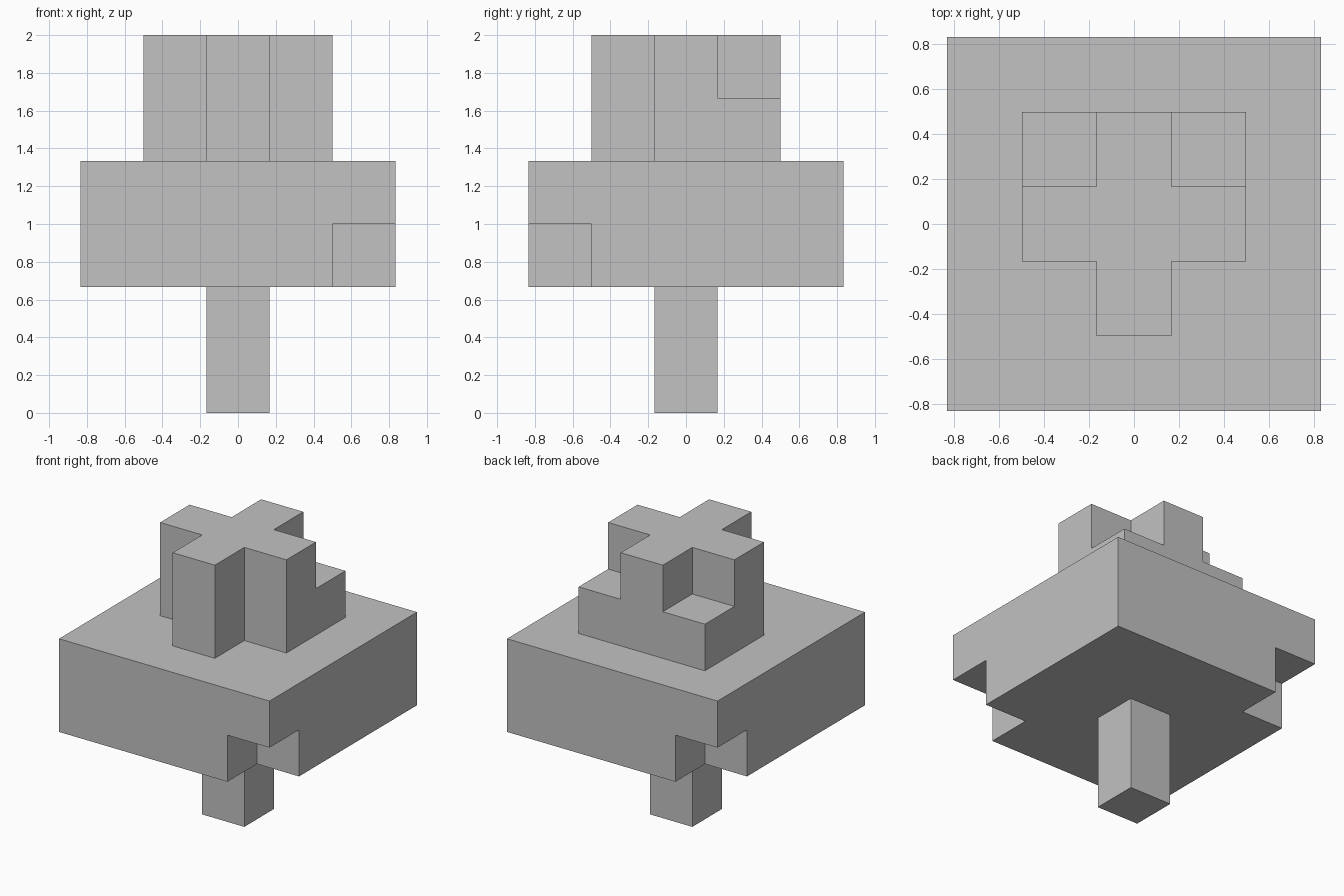
import bpy

U = 1 / 3  # one block of the model's grid

if "Cube" in bpy.data.objects:
    bpy.data.objects.remove(bpy.data.objects["Cube"], do_unlink=True)

grey = bpy.data.materials.new("plain grey")
grey.use_nodes = True
colour = (0.54, 0.54, 0.54, 1)
grey.diffuse_color = colour
grey.node_tree.nodes["Principled BSDF"].inputs["Base Color"].default_value = colour


def box(name, low, high):
    """Box between two corners, given in grid blocks."""
    centre = [(a + b) / 2 * U for a, b in zip(low, high)]
    bpy.ops.mesh.primitive_cube_add(size=1, location=centre)
    ob = bpy.context.object
    ob.name = name
    ob.scale = [(b - a) * U for a, b in zip(low, high)]
    bpy.ops.object.transform_apply(location=False, rotation=False, scale=True)
    ob.data.materials.append(grey)
    return ob


def cut_corner(ob, half, sx, sy, bottom, top):
    """Remove a one-block-wide corner on the side given by the signs sx, sy."""
    spans = [sorted((s * (half - 1), s * (half + 1))) for s in (sx, sy)]
    spans.append((bottom, top))
    cutter = box("corner_cutter", [s[0] for s in spans], [s[1] for s in spans])
    cutter.hide_render = True
    mod = ob.modifiers.new("corner", "BOOLEAN")
    mod.operation = "DIFFERENCE"
    mod.solver = "EXACT"
    mod.object = cutter
    bpy.context.view_layer.objects.active = ob
    bpy.ops.object.modifier_apply(modifier=mod.name)
    bpy.data.objects.remove(cutter, do_unlink=True)


# Square stem
box("stem", (-0.5, -0.5, 0), (0.5, 0.5, 2))

# Wide slab, notched underneath at two opposite corners
slab = box("slab", (-2.5, -2.5, 2), (2.5, 2.5, 4))
for side in (-1, 1):
    cut_corner(slab, 2.5, side, -side, 1, 3)

# Cross-shaped crown: front corners open, back corners kept as low steps
crown = box("crown", (-1.5, -1.5, 4), (1.5, 1.5, 6))
for side in (-1, 1):
    cut_corner(crown, 1.5, side, -1, 3, 7)
    cut_corner(crown, 1.5, side, 1, 5, 7)
